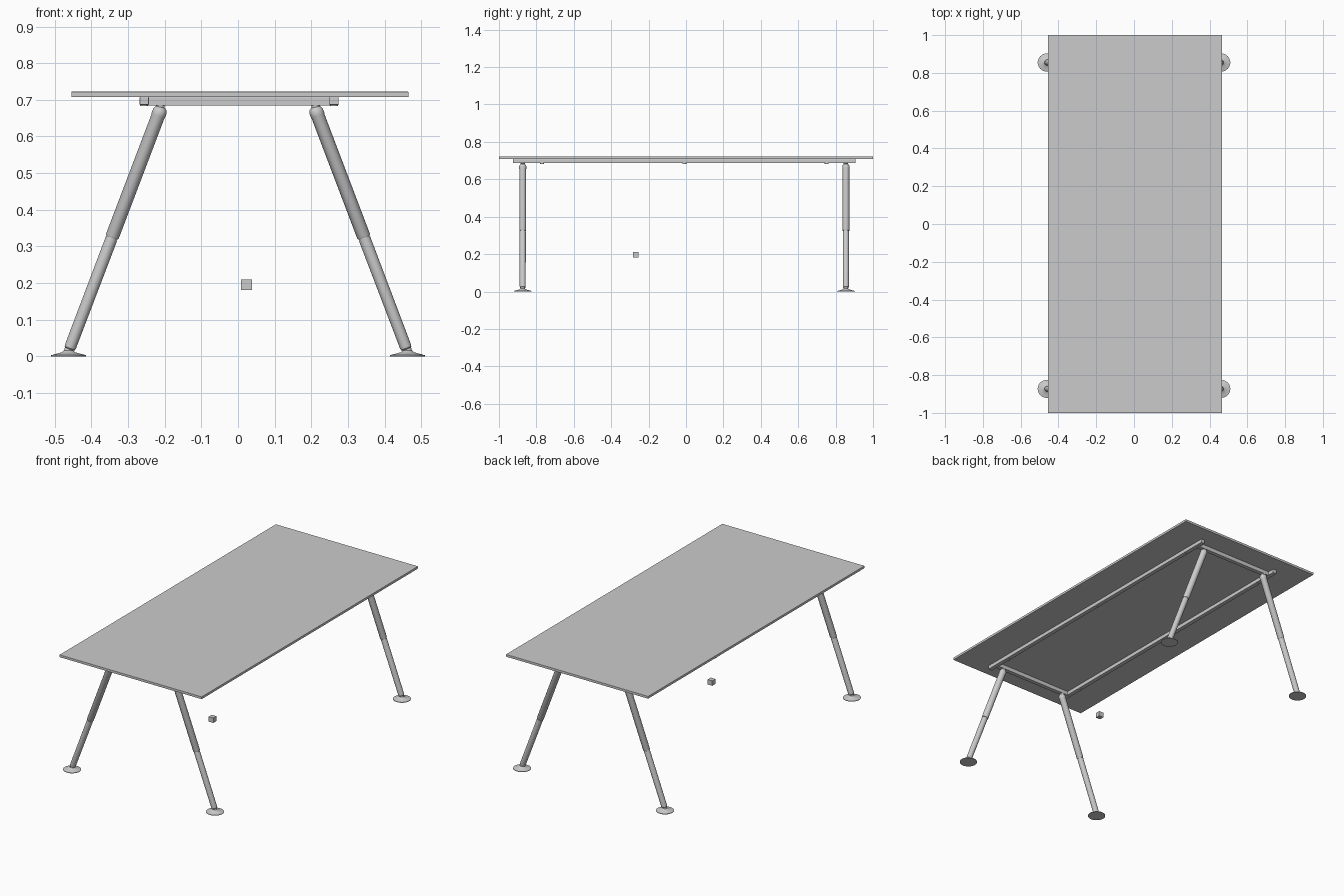
import bpy, bmesh, math
from mathutils import Vector

if "Cube" in bpy.data.objects:
    bpy.data.objects.remove(bpy.data.objects["Cube"])

CX, CY = 0.005, -0.009      # centres of the table top (x) and frame (y)


def box(name, x, y, z, bevel=0.0):
    bpy.ops.mesh.primitive_cube_add(size=1, location=(sum(x) / 2, sum(y) / 2, sum(z) / 2))
    ob = bpy.context.object
    ob.name = name
    ob.scale = (x[1] - x[0], y[1] - y[0], z[1] - z[0])
    bpy.ops.object.transform_apply(location=False, rotation=False, scale=True)
    if bevel:
        mod = ob.modifiers.new("Bevel", 'BEVEL')
        mod.width, mod.segments = bevel, 2
    return ob


def lathe(name, profile, base, axis=Vector((0, 0, 1)), sides=32):
    """Revolve (radius, height) points around an axis starting at base."""
    bm = bmesh.new()
    rings = [[bm.verts.new((r * math.cos(2 * math.pi * i / sides),
                            r * math.sin(2 * math.pi * i / sides), h))
              for i in range(sides)] for r, h in profile]
    for a, b in zip(rings, rings[1:]):
        for i in range(sides):
            j = (i + 1) % sides
            bm.faces.new((a[i], a[j], b[j], b[i]))
    bm.faces.new(rings[0][::-1])
    bm.faces.new(rings[-1])
    me = bpy.data.meshes.new(name)
    bm.to_mesh(me)
    bm.free()
    ob = bpy.data.objects.new(name, me)
    bpy.context.collection.objects.link(ob)
    ob.location = base
    ob.rotation_euler = axis.to_track_quat('Z', 'Y').to_euler()
    bpy.ops.object.select_all(action='DESELECT')
    ob.select_set(True)
    bpy.context.view_layer.objects.active = ob
    bpy.ops.object.shade_smooth_by_angle(angle=math.radians(35))
    return ob


# Table top
box("table_top", (-0.455, 0.465), (-1, 1), (0.708, 0.722), 0.001)

# Long rails with hanging spacer pads
for sx, side in ((-1, "left"), (1, "right")):
    x = CX - 0.002 + sx * 0.259
    box(f"{side}_rail", (x - 0.0125, x + 0.0125), (-0.925, 0.907), (0.686, 0.708), 0.002)
    for k, y in enumerate((-0.77, -0.009, 0.752)):
        lathe(f"{side}_rail_pad_{k}", [(0.011, 0), (0.011, 0.004)], (x, y, 0.683))

# Cross rails and legs at both ends
for sy, end in ((-1, "front"), (1, "back")):
    y = CY + sy * 0.864
    box(f"{end}_cross_rail", (-0.25, 0.254), (y - 0.0125, y + 0.0125), (0.684, 0.708), 0.002)
    for sx, side in ((-1, "left"), (1, "right")):
        name = f"{end}_{side}"
        bottom = Vector((sx * 0.459, y, 0.022))
        top = Vector((sx * 0.212, y, 0.672))
        axis = (top - bottom).normalized()
        length = (top - bottom).length
        joint = length * 0.46
        # Lower tube, groove and wider upper tube
        lathe(f"{name}_lower_leg", [(0.011, -0.004), (0.015, 0), (0.016, 0.006),
                                    (0.0165, joint)], bottom, axis)
        lathe(f"{name}_leg_collar", [(0.0145, joint - 0.004), (0.0145, joint + 0.006)],
              bottom, axis)
        lathe(f"{name}_upper_leg", [(0.0165, joint + 0.003), (0.0185, joint + 0.006),
                                    (0.0185, length - 0.018), (0.0195, length - 0.016),
                                    (0.0195, length - 0.003), (0.016, length + 0.005),
                                    (0.010, length + 0.009)], bottom, axis)
        # Pivot stem joining the leg to the cross rail
        lathe(f"{name}_pivot", [(0.012, 0), (0.012, 0.023)], (top.x, y, 0.664))
        # Flared foot
        lathe(f"{name}_foot", [(0.0475, 0), (0.0475, 0.003), (0.032, 0.007),
                               (0.018, 0.011), (0.012, 0.016), (0.010, 0.024)],
              (sx * 0.4625, y, 0))

# Small loose block beneath the table
box("small_block", (0.008, 0.038), (-0.283, -0.254), (0.181, 0.210))
